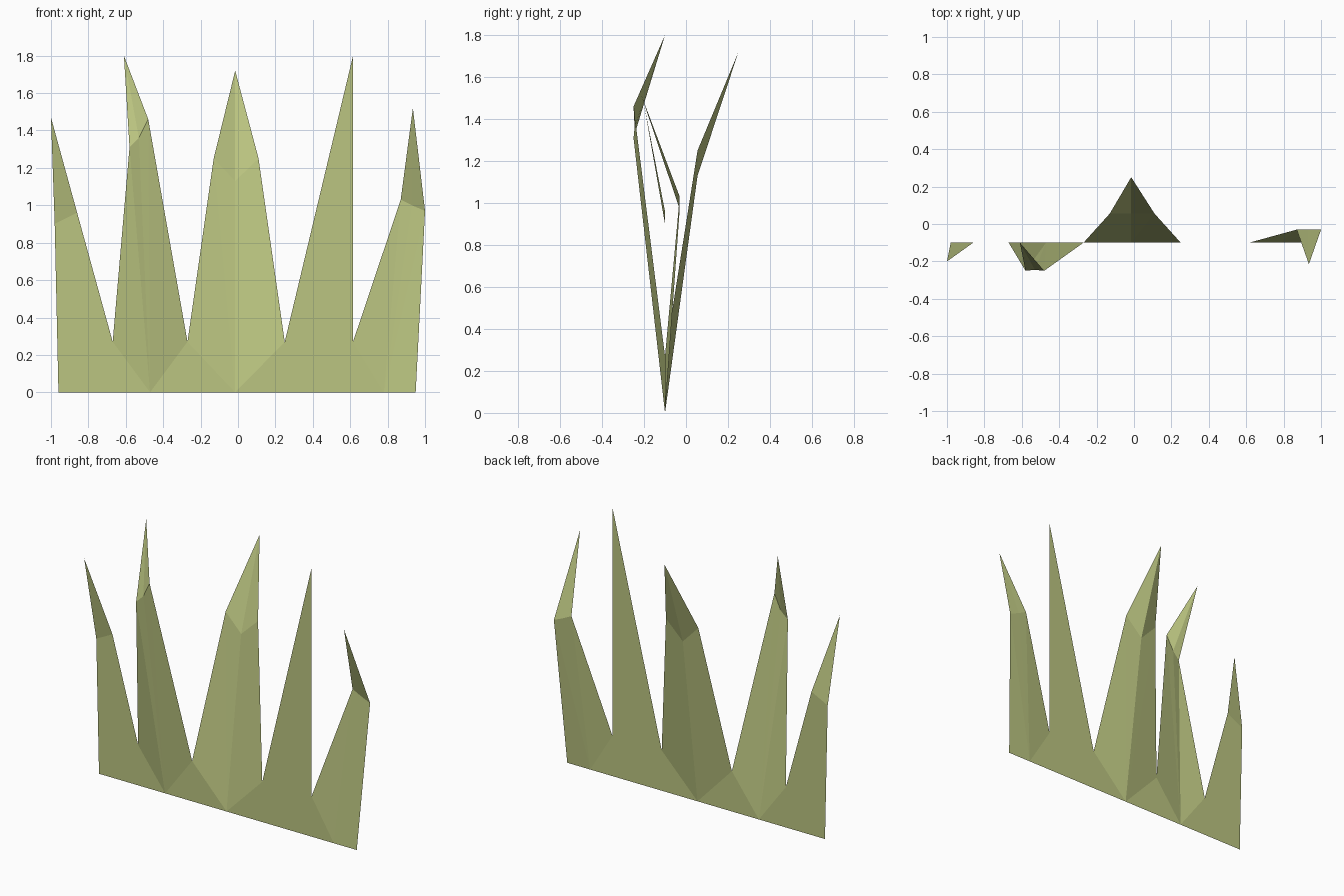
import bpy, bmesh

if "Cube" in bpy.data.objects:
    bpy.data.objects.remove(bpy.data.objects["Cube"])

BASE_Y, VALLEY_Z = -0.10, 0.27

grass = bpy.data.materials.new("grass_green")
grass.diffuse_color = (0.50, 0.56, 0.22, 1)
grass.use_nodes = True
grass.node_tree.nodes["Principled BSDF"].inputs["Base Color"].default_value = grass.diffuse_color


def blade(name, left, centre, right, fold, tip, outer=None):
    """Folded leaf: a tapering lower sheet up to a fold line, then a bent tip.
    fold = left, centre, right points; outer names a side without a valley."""
    bm = bmesh.new()
    V = lambda p: bm.verts.new(p)
    root = V((centre, BASE_Y, 0))
    top = V(tip)
    fl, fc, fr = [V(p) for p in fold]
    for x, side, edge in ((left, "left", fl), (right, "right", fr)):
        foot = V((x, BASE_Y, 0))
        low = foot
        if side != outer:
            low = V((x, BASE_Y, VALLEY_Z))
        flip = -1 if side == "right" else 1
        if low is not foot:
            bm.faces.new([foot, root, low][::flip])
        bm.faces.new([low, root, edge][::flip])
        bm.faces.new([edge, root, fc][::flip])
        bm.faces.new([edge, fc, top][::flip])
    finish(name, bm)


def finish(name, bm):
    mesh = bpy.data.meshes.new(name)
    bm.to_mesh(mesh)
    bm.free()
    mesh.materials.append(grass)
    bpy.context.collection.objects.link(bpy.data.objects.new(name, mesh))


# Four folded blades
blade("left_outer_blade", -0.96, -0.82, -0.67,
      [(-0.98, -0.10, 0.90), (-0.92, -0.10, 0.93), (-0.86, -0.10, 0.96)],
      (-1.0, -0.20, 1.47), outer="left")
blade("left_inner_blade", -0.67, -0.47, -0.27,
      [(-0.58, -0.25, 1.31), (-0.53, -0.245, 1.36), (-0.48, -0.25, 1.46)],
      (-0.61, -0.10, 1.80))
blade("middle_blade", -0.27, -0.015, 0.25,
      [(-0.13, 0.055, 1.25), (-0.015, 0.055, 1.13), (0.11, 0.055, 1.25)],
      (-0.015, 0.25, 1.72))
blade("right_outer_blade", 0.615, 0.78, 0.95,
      [(0.87, -0.03, 1.03), (0.93, -0.03, 1.00), (1.0, -0.03, 0.97)],
      (0.935, -0.215, 1.52), outer="right")

# Straight flat blade
bm = bmesh.new()
bm.faces.new([bm.verts.new((x, BASE_Y, z)) for x, z in
              ((0.25, 0), (0.615, 0), (0.615, VALLEY_Z), (0.615, 1.80), (0.25, VALLEY_Z))])
finish("right_inner_blade", bm)
